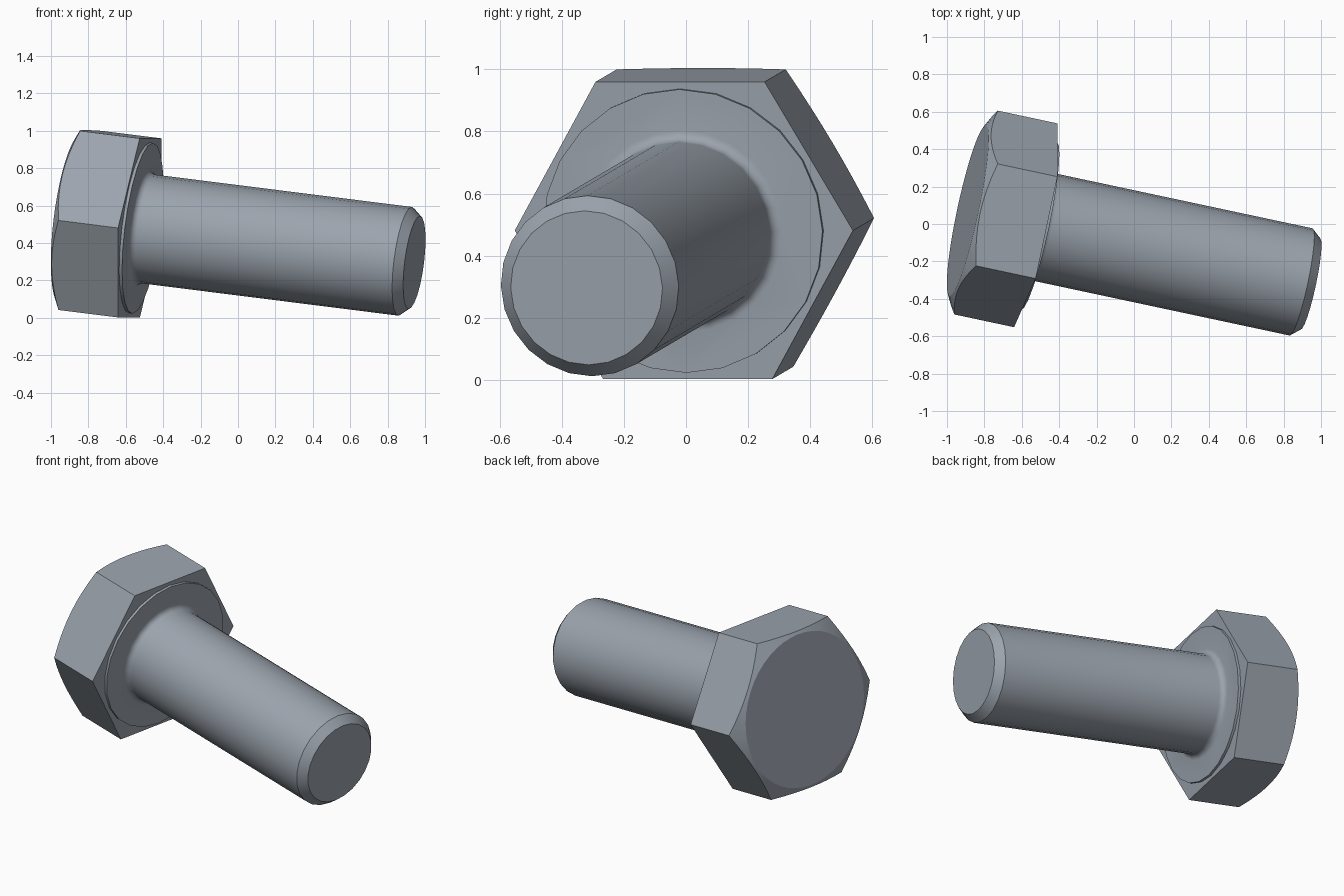
import bpy, bmesh, math
from mathutils import Matrix, Vector

cube = bpy.data.objects.get("Cube")
if cube:
    bpy.data.objects.remove(cube, do_unlink=True)

# Bolt frame: origin at the centre of the head's underside, local z towards the tip
axis = Vector((0.970, -0.207, -0.122)).normalized()
corner = Vector((-axis.y, axis.x, 0)).normalized()
side = axis.cross(corner)
frame = Matrix.Translation((-0.525, -0.007, 0.481)) @ Matrix((corner, side, axis)).transposed().to_4x4()

steel = bpy.data.materials.new("blue grey steel")
colour = (0.33, 0.37, 0.42, 1)
steel.use_nodes = True
steel.diffuse_color = colour
steel.node_tree.nodes["Principled BSDF"].inputs["Base Color"].default_value = colour


def lathe(name, profile, sides):
    """Turn a closed (radius, height) profile around the bolt axis."""
    bm = bmesh.new()
    verts = [bm.verts.new((r, 0, z)) for r, z in profile]
    edges = [bm.edges.new(pair) for pair in zip(verts, verts[1:])]
    bmesh.ops.spin(bm, geom=verts + edges, axis=(0, 0, 1), cent=(0, 0, 0),
                   angle=math.tau, steps=sides, use_merge=True)
    bmesh.ops.remove_doubles(bm, verts=bm.verts, dist=0.0001)
    # Replace the end fans by single flat faces
    bmesh.ops.dissolve_limit(bm, angle_limit=0.001, verts=bm.verts, edges=bm.edges)
    bmesh.ops.recalc_face_normals(bm, faces=bm.faces)
    mesh = bpy.data.meshes.new(name)
    bm.to_mesh(mesh)
    bm.free()
    mesh.materials.append(steel)
    obj = bpy.data.objects.new(name, mesh)
    bpy.context.collection.objects.link(obj)
    obj.matrix_world = frame
    return obj


def activate(obj):
    bpy.ops.object.select_all(action='DESELECT')
    obj.select_set(True)
    bpy.context.view_layer.objects.active = obj


def smooth(obj):
    activate(obj)
    bpy.ops.object.shade_smooth_by_angle(angle=math.radians(20))


# Hexagonal head, with its outer corners trimmed by a shallow cone
height = 0.375
head = lathe("hex_head", [(0, -height), (0.557, -height), (0.557, 0), (0, 0)], 6)
cone = lathe("head_chamfer_cutter", [(0, -height), (0.465, -height), (0.665, -height + 0.1),
                                     (0.665, 0.1), (0, 0.1)], 48)
cone.hide_render = True
trim = head.modifiers.new("corner chamfer", 'BOOLEAN')
trim.operation = 'INTERSECT'
trim.solver = 'EXACT'
trim.object = cone
bpy.context.view_layer.update()
activate(head)
bpy.ops.object.modifier_apply(modifier=trim.name)
bpy.data.objects.remove(cone, do_unlink=True)
smooth(head)

# Bearing collar, root fillet, shank and chamfered tip in one turned piece
radius, fillet, collar, length = 0.293, 0.035, 0.016, 1.512
profile = [(0, -0.02), (0.46, -0.02), (0.46, collar)]
for i in range(6):
    a = math.pi / 2 * i / 5
    profile.append((radius + fillet * (1 - math.sin(a)), collar + fillet * (1 - math.cos(a))))
profile += [(radius, length - 0.05), (0.25, length), (0, length)]
shank = lathe("shank_and_collar", profile, 24)
smooth(shank)
